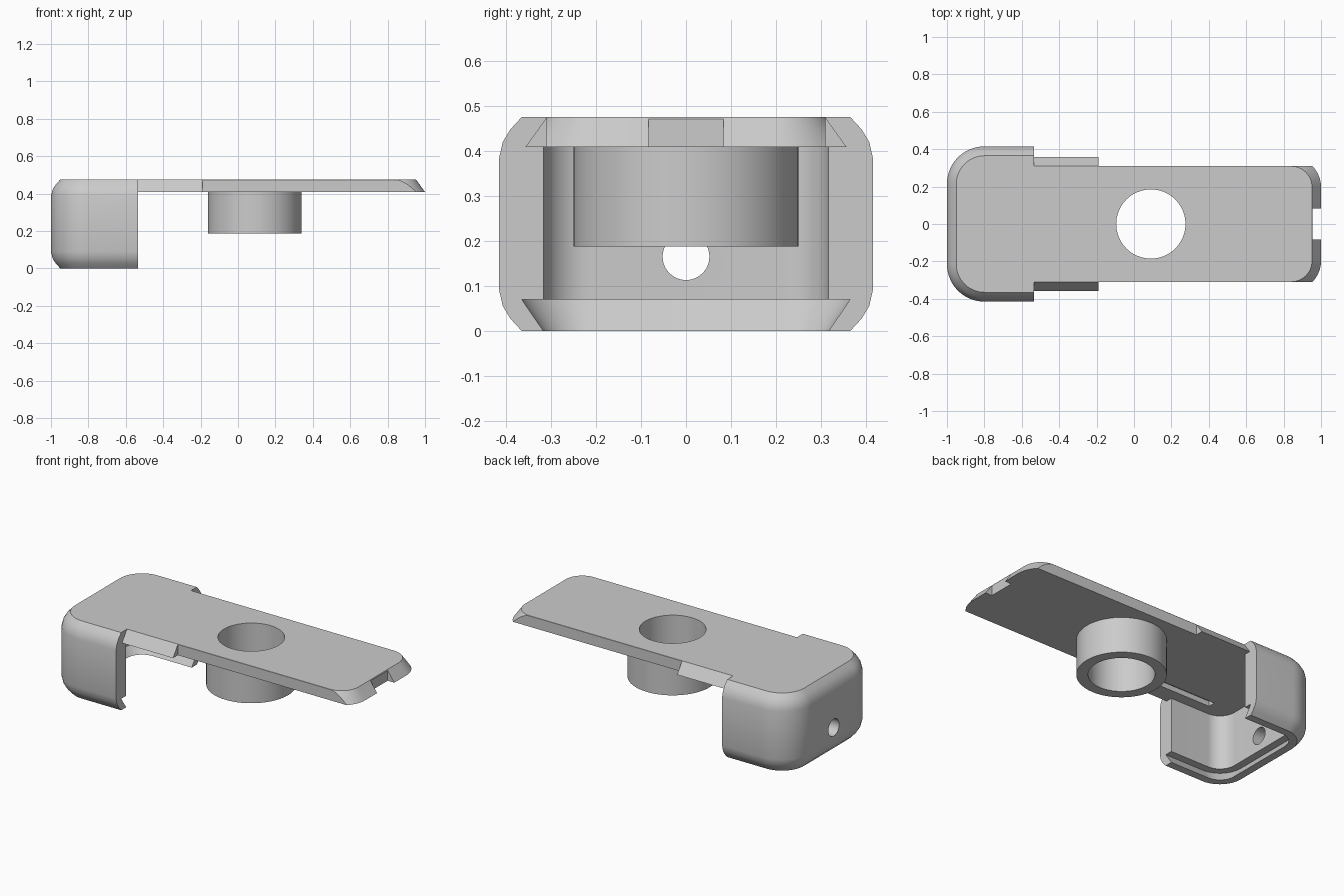
import bpy, bmesh, math
from mathutils import Matrix

cube = bpy.data.objects.get("Cube")
if cube:
    bpy.data.objects.remove(cube, do_unlink=True)

grey = bpy.data.materials.new("plain grey")
grey.use_nodes = True
colour = (0.6, 0.6, 0.6, 1)
grey.diffuse_color = colour
grey.node_tree.nodes["Principled BSDF"].inputs["Base Color"].default_value = colour


def finish(name, bm):
    bmesh.ops.recalc_face_normals(bm, faces=bm.faces)
    mesh = bpy.data.meshes.new(name)
    bm.to_mesh(mesh)
    bm.free()
    mesh.materials.append(grey)
    obj = bpy.data.objects.new(name, mesh)
    bpy.context.collection.objects.link(obj)
    return obj


def outline(tip, base, half, radius, inset):
    """Strip with a square end at base and two rounded corners at tip."""
    way = 1 if tip > base else -1
    r = radius - inset
    cx, cy = tip - way * radius, half - radius
    pts = [(base, -half + inset)]
    for side in (-1, 1):
        for i in range(15):
            a = math.pi / 2 * i / 14
            if side > 0:
                a = math.pi / 2 - a
            pts.append((cx + way * r * math.sin(a), side * (cy + r * math.cos(a))))
    pts.append((base, half - inset))
    return pts


def loft(name, tip, base, half, radius, profile):
    """Stack inset outlines; the profile lists (inset, height)."""
    bm = bmesh.new()
    rings = [[bm.verts.new((x, y, z)) for x, y in outline(tip, base, half, radius, d)]
             for d, z in profile]
    n = len(rings[0])
    for low, high in zip(rings, rings[1:]):
        for i in range(n):
            j = (i + 1) % n
            bm.faces.new((low[i], low[j], high[j], high[i]))
    bm.faces.new(rings[0])
    bm.faces.new(rings[-1])
    return finish(name, bm)


def box(name, low, high):
    bm = bmesh.new()
    size = [b - a for a, b in zip(low, high)]
    mid = [(a + b) / 2 for a, b in zip(low, high)]
    bmesh.ops.create_cube(bm, size=1,
                          matrix=Matrix.Translation(mid) @ Matrix.Diagonal((*size, 1)))
    return finish(name, bm)


def cylinder(name, centre, radius, depth, turn=0, sides=64):
    bm = bmesh.new()
    bmesh.ops.create_cone(bm, cap_ends=True, segments=sides, radius1=radius, radius2=radius,
                          depth=depth,
                          matrix=Matrix.Translation(centre) @ Matrix.Rotation(turn, 4, 'Y'))
    return finish(name, bm)


def combine(target, other, operation):
    mod = target.modifiers.new("combine", 'BOOLEAN')
    mod.operation = operation
    mod.solver = 'EXACT'
    mod.object = other
    bpy.context.view_layer.objects.active = target
    bpy.ops.object.modifier_apply(modifier=mod.name)
    bpy.data.objects.remove(other, do_unlink=True)


TOP, UNDER = 0.475, 0.408
WALL_END = -0.535

# Sliding plate with bevelled edges, trimmed straight along its free length
plate = loft("plate", 1.0, -0.62, 0.357, 0.16, [(0, UNDER), (0.048, TOP)])
for side in (-1, 1):
    ys = sorted((side * 0.31, side * 0.5))
    combine(plate, box("side_trim", (-0.19, ys[0], 0.3), (1.1, ys[1], 0.6)), 'DIFFERENCE')
combine(plate, box("end_notch", (0.955, -0.083, 0.3), (1.1, 0.083, 0.6)), 'DIFFERENCE')

# Rounded end shell
edge = [(0.05, 0), (0.025, 0.027), (0.008, 0.055), (0, 0.09)]
shell_profile = edge + [(d, TOP - z) for d, z in reversed(edge)]
body = loft("clip_body", -1.0, WALL_END, 0.415, 0.2, shell_profile)
combine(body, plate, 'UNION')

# Hollow of the shell, then the undercut slot around its open bottom
combine(body, loft("hollow", -1.0, -0.4, 0.415, 0.2, [(0.098, -0.05), (0.098, UNDER)]),
        'DIFFERENCE')
combine(body, loft("slot", -1.0, -0.4, 0.415, 0.2,
                   [(0.132, -0.05), (0.098, 0), (0.05, 0.07)]), 'DIFFERENCE')

# Collar and its bore
combine(body, cylinder("collar", (0.09, 0, 0.3135), 0.25, 0.253), 'UNION')
combine(body, cylinder("bore", (0.09, 0, 0.3), 0.185, 1), 'DIFFERENCE')

# Small round hole in the end wall and a shallow groove under the plate
combine(body, cylinder("wall_hole", (-0.95, 0, 0.165), 0.052, 0.3, math.pi / 2, 40),
        'DIFFERENCE')
combine(body, box("groove", (-0.75, -0.25, 0.38), (-0.19, -0.205, 0.44)), 'DIFFERENCE')

bpy.ops.object.select_all(action='DESELECT')
body.select_set(True)
bpy.context.view_layer.objects.active = body
bpy.ops.object.shade_smooth_by_angle(angle=math.radians(30))
